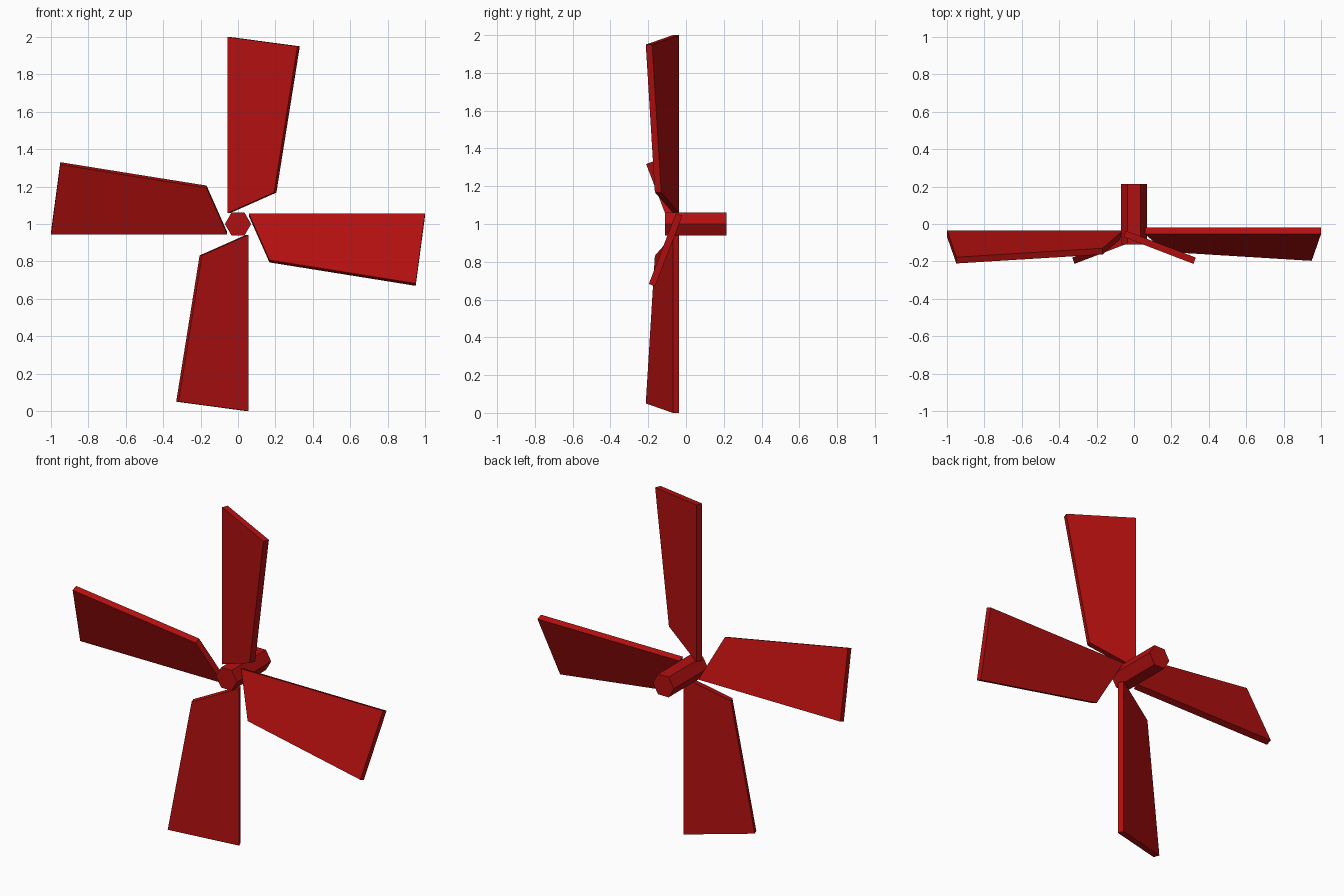
import bpy, bmesh
from math import cos, sin, radians
from mathutils import Matrix

cube = bpy.data.objects.get("Cube")
if cube:
    bpy.data.objects.remove(cube, do_unlink=True)

RED = (0.45, 0.005, 0.005, 1)
red = bpy.data.materials.new("dark_red")
red.use_nodes = True
red.diffuse_color = RED
red.node_tree.nodes["Principled BSDF"].inputs["Base Color"].default_value = RED


def slab(name, outline, thickness, matrix):
    """Extrude a flat counter-clockwise outline and place it."""
    bm = bmesh.new()
    base = bm.faces.new([bm.verts.new((u, v, 0)) for u, v in outline])
    top = bmesh.ops.extrude_face_region(bm, geom=[base], use_keep_orig=True)
    bmesh.ops.translate(bm, vec=(0, 0, thickness),
                        verts=[g for g in top["geom"] if isinstance(g, bmesh.types.BMVert)])
    bmesh.ops.recalc_face_normals(bm, faces=bm.faces)
    mesh = bpy.data.meshes.new(name)
    bm.to_mesh(mesh)
    bm.free()
    mesh.materials.append(red)
    obj = bpy.data.objects.new(name, mesh)
    obj.matrix_world = matrix
    bpy.context.scene.collection.objects.link(obj)


centre = Matrix.Translation((0, 0, 1))
upright = Matrix.Rotation(radians(90), 4, "X")

# Hexagonal hub shaft running front to back
hexagon = [(0.07 * cos(radians(60 * i)), 0.07 * sin(radians(60 * i))) for i in range(6)]
slab("hub_shaft", hexagon, 0.325, centre @ Matrix.Translation((0, 0.215, 0)) @ upright)

# Four pitched blades, flaring outwards with a slanted root
blade = [(0, 0.058), (0.266, 0.168), (0.4, 0.95), (0, 1.0)]
pitch = Matrix.Rotation(radians(-21), 4, "Z") @ upright
for i, (side, y) in enumerate([("top", -0.036), ("left", -0.02),
                               ("bottom", -0.036), ("right", -0.034)]):
    spin = Matrix.Rotation(radians(90 * i), 4, "Y")
    slab(side + "_blade", blade, 0.036,
         centre @ spin @ Matrix.Translation((-0.043, y, 0)) @ pitch)
